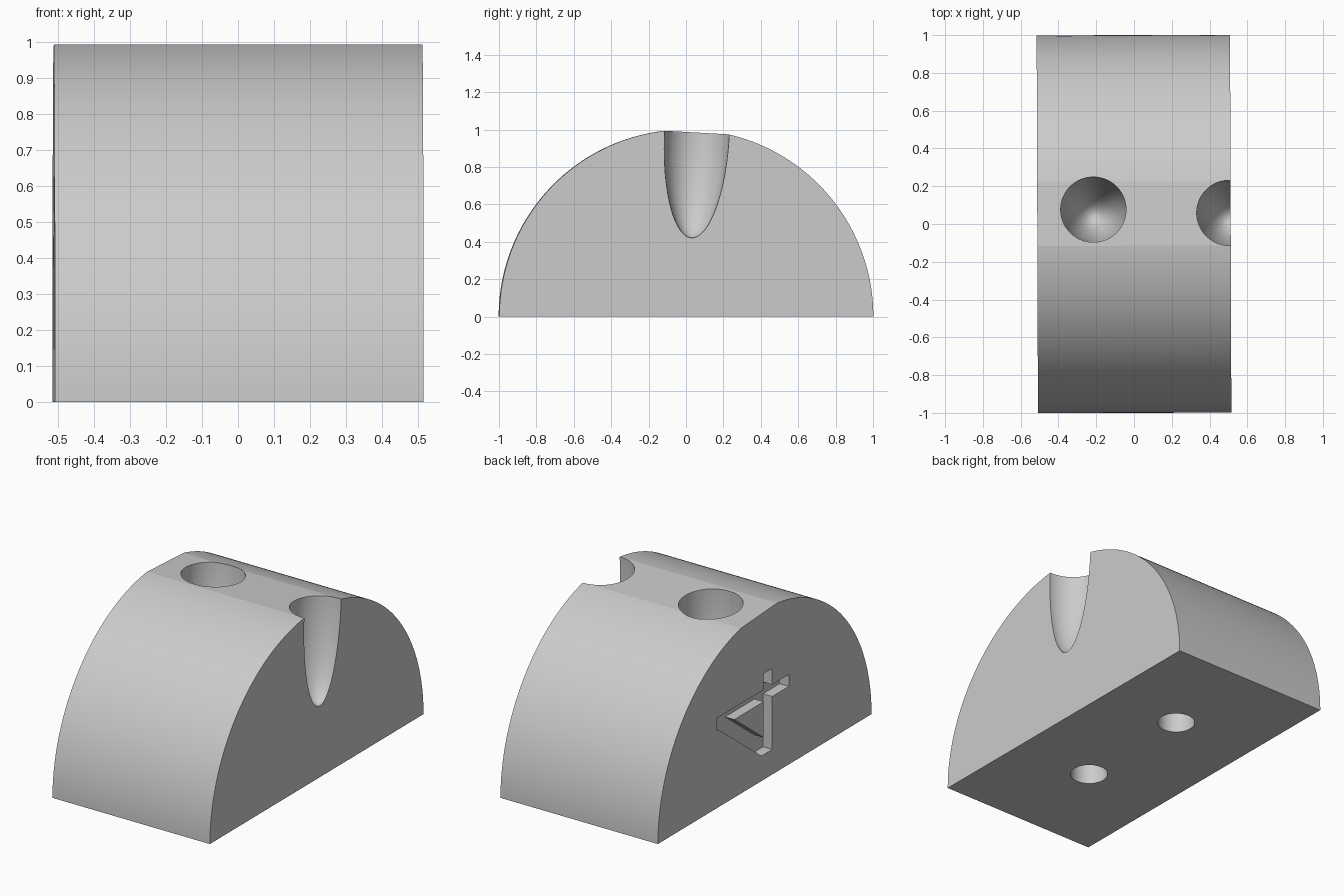
import bpy, bmesh, math
from mathutils import Matrix, Vector

cube = bpy.data.objects.get("Cube")
if cube:
    bpy.data.objects.remove(cube, do_unlink=True)

grey = bpy.data.materials.new("plain_grey")
grey.use_nodes = True
colour = (0.6, 0.6, 0.6, 1)
grey.diffuse_color = colour
grey.node_tree.nodes["Principled BSDF"].inputs["Base Color"].default_value = colour

HALF_WIDTH = 0.512


def add_object(name, bm):
    bmesh.ops.recalc_face_normals(bm, faces=bm.faces)
    mesh = bpy.data.meshes.new(name)
    bm.to_mesh(mesh)
    bm.free()
    mesh.materials.append(grey)
    obj = bpy.data.objects.new(name, mesh)
    bpy.context.collection.objects.link(obj)
    return obj


def prism(name, outline, x0, x1):
    """Extrude a (y, z) outline along x."""
    bm = bmesh.new()
    face = bm.faces.new([bm.verts.new((x0, y, z)) for y, z in outline])
    new = bmesh.ops.extrude_face_region(bm, geom=[face])["geom"]
    verts = [v for v in new if isinstance(v, bmesh.types.BMVert)]
    bmesh.ops.translate(bm, verts=verts, vec=(x1 - x0, 0, 0))
    return add_object(name, bm)


def arc(start, end, steps=56):
    angles = [math.radians(start + (end - start) * i / steps) for i in range(steps + 1)]
    return [(math.cos(a), math.sin(a)) for a in angles]


def tapered_socket(name, x, y):
    bm = bmesh.new()
    bmesh.ops.create_uvsphere(bm, u_segments=128, v_segments=128, radius=1)
    place = (Matrix.Translation((x, y, 0.983)) @ Matrix.Rotation(math.radians(-3), 4, "X")
             @ Matrix.Diagonal((0.173, 0.173, 0.563, 1)))
    bmesh.ops.transform(bm, matrix=place, verts=bm.verts)
    return add_object(name, bm)


def base_hole(name, y, depth=0.4):
    bm = bmesh.new()
    bmesh.ops.create_cone(bm, cap_ends=True, segments=96, radius1=0.103, radius2=0.103,
                          depth=2 * depth)
    bmesh.ops.translate(bm, verts=bm.verts, vec=(0.01, y, 0))
    return add_object(name, bm)


# Half-round block with a flat along the crown
body = prism("half_round_block", arc(0, 77) + arc(96.6, 180), -HALF_WIDTH, HALF_WIDTH)

# Sockets in the crown and round holes in the base
cutters = [
    tapered_socket("full_socket", -0.215, 0.077),
    tapered_socket("edge_socket", 0.505, 0.057),
    base_hole("back_base_hole", 0.375),
    base_hole("front_base_hole", -0.375),
]

# Engraved strokes on the end face: crossbar, stem, diagonal
strokes = {
    "crossbar_groove": [(0.45, 0.46), (0.45, 0.53), (-0.226, 0.53), (-0.226, 0.46)],
    "stem_groove": [(0.01, 0.148), (0.01, 0.625), (-0.07, 0.625), (-0.07, 0.148)],
    "diagonal_groove": [(0.45, 0.53), (0.45, 0.47), (0.03, 0.148), (-0.02, 0.148),
                        (-0.02, 0.225), (0.35, 0.51)],
}
for name, outline in strokes.items():
    cutters.append(prism(name, outline, -HALF_WIDTH - 0.1, -HALF_WIDTH + 0.06))

bpy.context.view_layer.objects.active = body
for cutter in cutters:
    cutter.hide_render = True
    mod = body.modifiers.new(cutter.name, "BOOLEAN")
    mod.operation = "DIFFERENCE"
    mod.solver = "EXACT"
    mod.object = cutter
    bpy.ops.object.modifier_apply(modifier=mod.name)
for cutter in cutters:
    bpy.data.objects.remove(cutter, do_unlink=True)

# Slight skew of the block, then smooth curved walls
body.data.transform(Matrix.Rotation(math.radians(0.2), 4, "Z"))
bpy.ops.object.select_all(action="DESELECT")
body.select_set(True)
bpy.ops.object.shade_smooth_by_angle(angle=math.radians(6))
